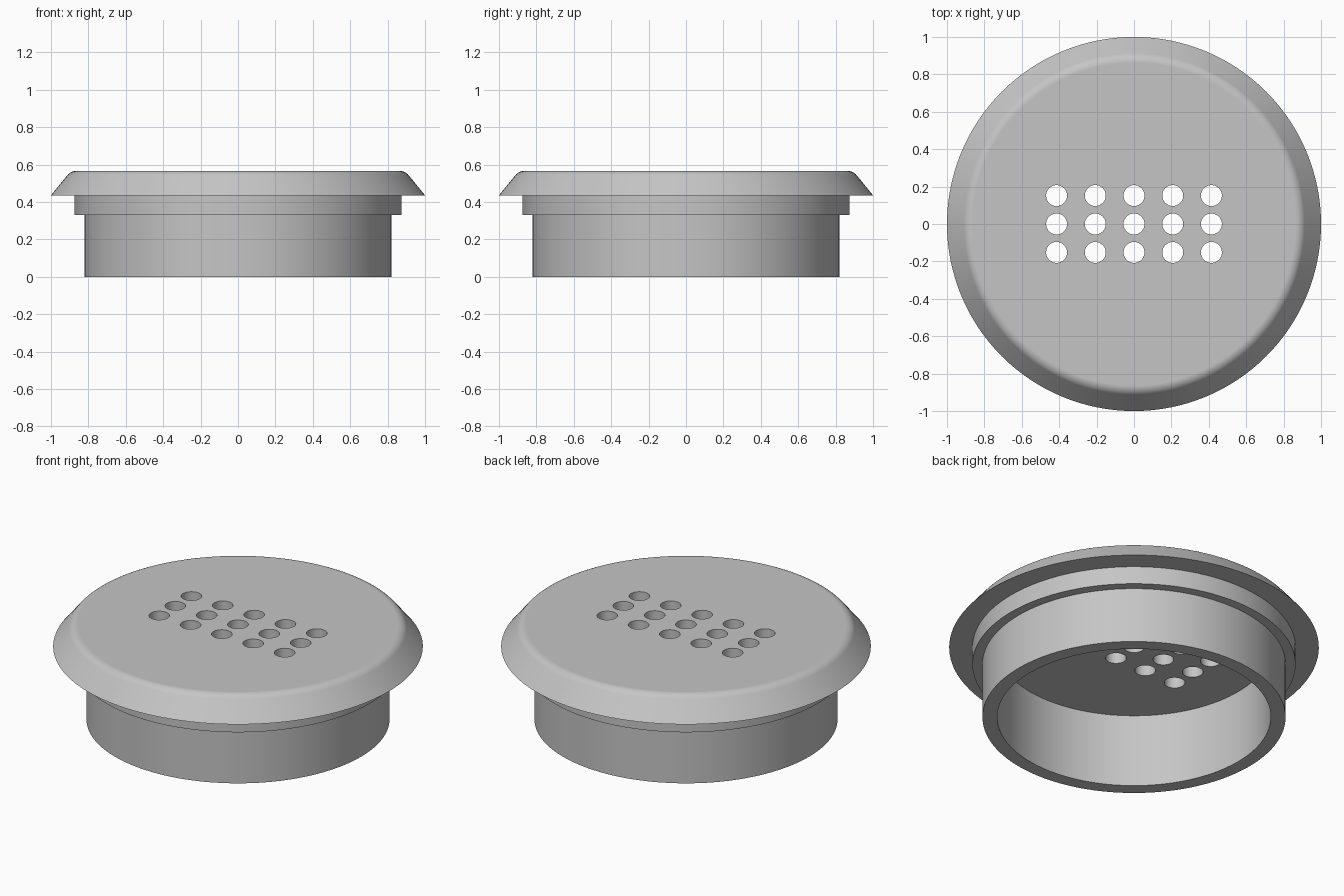
import bpy
import bmesh
from math import sin, cos, pi, atan2
from mathutils import Matrix, Vector

SEGMENTS = 128
RIM_Z, TOP_Z = 0.436, 0.567

if "Cube" in bpy.data.objects:
    bpy.data.objects.remove(bpy.data.objects["Cube"], do_unlink=True)

grey = bpy.data.materials.new("plain grey")
grey.use_nodes = True
grey.diffuse_color = (0.56, 0.56, 0.56, 1)
grey.node_tree.nodes["Principled BSDF"].inputs["Base Color"].default_value = grey.diffuse_color


def add_object(name, bm):
    mesh = bpy.data.meshes.new(name)
    bmesh.ops.recalc_face_normals(bm, faces=bm.faces)
    bm.to_mesh(mesh)
    bm.free()
    mesh.materials.append(grey)
    obj = bpy.data.objects.new(name, mesh)
    bpy.context.collection.objects.link(obj)
    return obj


def lathe(name, profile):
    """Revolve (radius, z) points around z and cap both ends."""
    bm = bmesh.new()
    rings = [[bm.verts.new((r * cos(2 * pi * i / SEGMENTS), r * sin(2 * pi * i / SEGMENTS), z))
              for i in range(SEGMENTS)] for r, z in profile]
    for a, b in zip(rings, rings[1:]):
        for i in range(SEGMENTS):
            j = (i + 1) % SEGMENTS
            bm.faces.new((a[i], a[j], b[j], b[i]))
    bm.faces.new(rings[0])
    bm.faces.new(rings[-1])
    return add_object(name, bm)


# Rounded shoulder between the sloped flange and the flat top
corner = Vector((0.893, TOP_Z))
slope = (Vector((1.0, RIM_Z)) - corner).normalized()
low, high = corner + slope * 0.03, corner - Vector((0.03, 0))
turn = pi / 2 - atan2(slope.x, -slope.y)
radius = 0.03 / math_tan if (math_tan := sin(turn / 2) / cos(turn / 2)) else 0
shoulder = [(high.x + radius * sin(turn * k / 8), TOP_Z - radius * (1 - cos(turn * k / 8)))
            for k in range(8, -1, -1)]

# Hollow plug, step and flange in one turned body, from the inner ceiling outward
cap = lathe("vented_cap", [(0.74, RIM_Z), (0.74, 0), (0.82, 0), (0.82, 0.33),
                           (0.874, 0.33), (0.874, RIM_Z), (1.0, RIM_Z)] + shoulder)

# Grid of vent holes
bm = bmesh.new()
for column in range(-2, 3):
    for row in range(-1, 2):
        bmesh.ops.create_cone(bm, cap_ends=True, segments=32, radius1=0.056, radius2=0.056,
                              depth=0.4, matrix=Matrix.Translation((column * 0.207, row * 0.152, 0.5)))
cutter = add_object("vent_hole_cutter", bm)
cutter.hide_render = True

bpy.ops.object.select_all(action='DESELECT')
cap.select_set(True)
bpy.context.view_layer.objects.active = cap
cut = cap.modifiers.new("vent holes", 'BOOLEAN')
cut.operation = 'DIFFERENCE'
cut.solver = 'EXACT'
cut.object = cutter
bpy.ops.object.modifier_apply(modifier=cut.name)
bpy.data.objects.remove(cutter, do_unlink=True)

# Smooth round walls, crisp rims, flat top
bpy.ops.object.shade_smooth_by_angle(angle=pi / 6)
weighted = cap.modifiers.new("flat top shading", 'WEIGHTED_NORMAL')
weighted.keep_sharp = True
